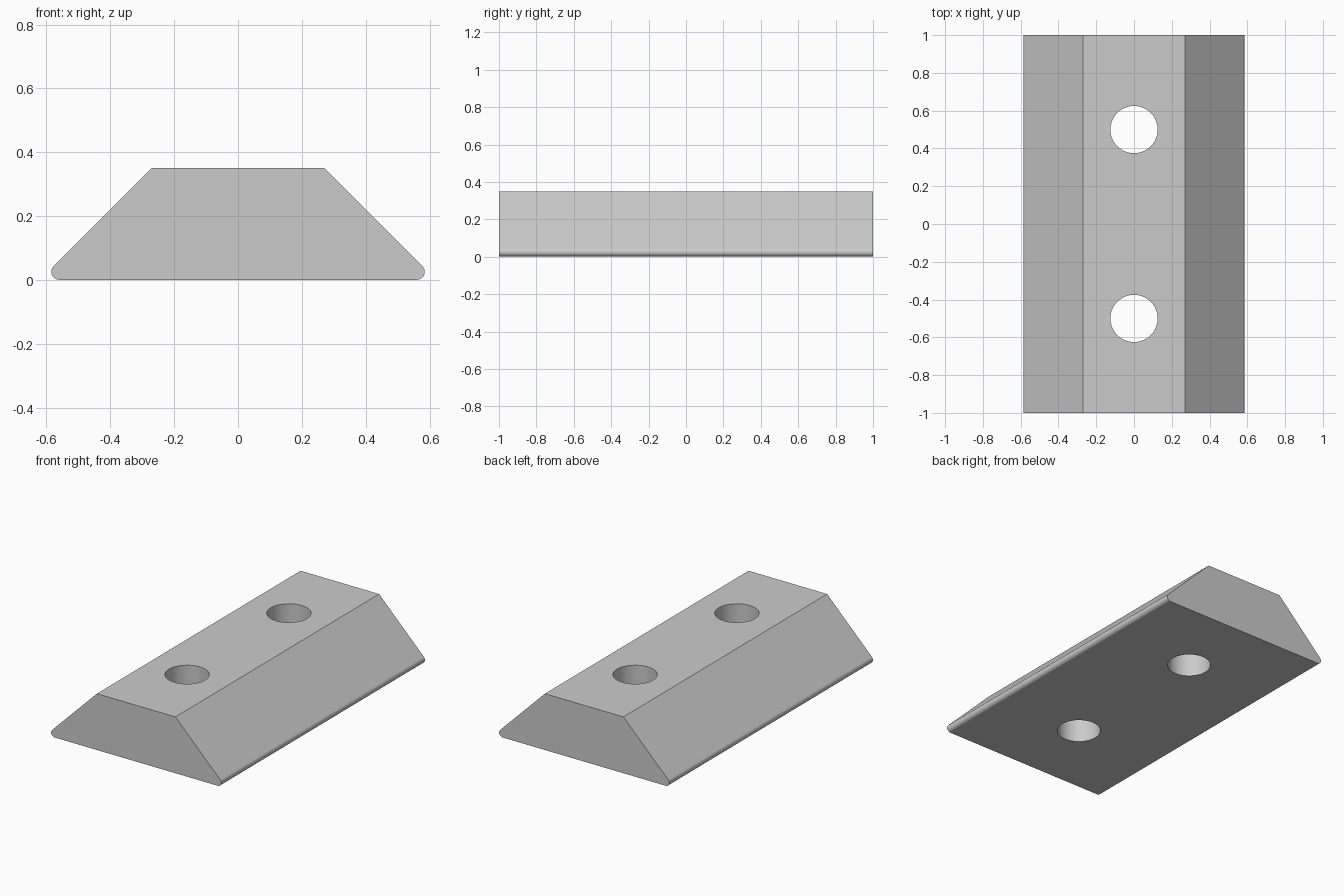
import bpy
import bmesh
from math import pi, sin, cos, radians
from mathutils import Vector

LENGTH, HEIGHT = 2.0, 0.35
TOP_HALF, BASE_HALF = 0.27, 0.585
EDGE_RADIUS, HOLE_RADIUS = 0.025, 0.125

default_cube = bpy.data.objects.get("Cube")
if default_cube:
    bpy.data.objects.remove(default_cube, do_unlink=True)

# Plain grey material
grey = bpy.data.materials.new("light_grey")
grey.use_nodes = True
colour = (0.6, 0.6, 0.6, 1.0)
grey.diffuse_color = colour
grey.node_tree.nodes["Principled BSDF"].inputs["Base Color"].default_value = colour

# Half profile: rounded lower edge, then the 45 degree slope up to the flat top
STEPS = 10
half = []
for i in range(STEPS + 1):
    a = -pi / 2 + radians(135) * i / STEPS
    half.append((BASE_HALF - EDGE_RADIUS + EDGE_RADIUS * cos(a),
                 EDGE_RADIUS + EDGE_RADIUS * sin(a)))
half.append((TOP_HALF, HEIGHT))
profile = half + [(-x, z) for x, z in reversed(half)]

# Extrude the profile along the length
bm = bmesh.new()
front = bm.faces.new([bm.verts.new((x, -LENGTH / 2, z)) for x, z in profile])
result = bmesh.ops.extrude_face_region(bm, geom=[front], use_keep_orig=True)
back = [v for v in result["geom"] if isinstance(v, bmesh.types.BMVert)]
bmesh.ops.translate(bm, verts=back, vec=Vector((0, LENGTH, 0)))
bmesh.ops.recalc_face_normals(bm, faces=bm.faces)
mesh = bpy.data.meshes.new("bevelled_block")
bm.to_mesh(mesh)
bm.free()
mesh.materials.append(grey)
block = bpy.data.objects.new("bevelled_block", mesh)
bpy.context.collection.objects.link(block)

# Two straight through holes
cutters = []
for name, y in (("front_hole_cutter", -0.5), ("back_hole_cutter", 0.5)):
    bpy.ops.mesh.primitive_cylinder_add(vertices=64, radius=HOLE_RADIUS, depth=1,
                                        location=(0, y, HEIGHT / 2))
    cutter = bpy.context.object
    cutter.name = name
    cutter.hide_render = True
    cutter.data.materials.append(grey)
    cutters.append(cutter)
    cut = block.modifiers.new(name, "BOOLEAN")
    cut.operation, cut.solver, cut.object = "DIFFERENCE", "EXACT", cutter

bpy.ops.object.select_all(action="DESELECT")
block.select_set(True)
bpy.context.view_layer.objects.active = block
for cutter in cutters:
    bpy.ops.object.modifier_apply(modifier=cutter.name)
for cutter in cutters:
    bpy.data.objects.remove(cutter, do_unlink=True)

# Smooth rounded edges and hole walls, crisp flat faces
bpy.ops.object.shade_smooth_by_angle(angle=radians(30))
normals = block.modifiers.new("flat_face_normals", "WEIGHTED_NORMAL")
normals.keep_sharp = True
